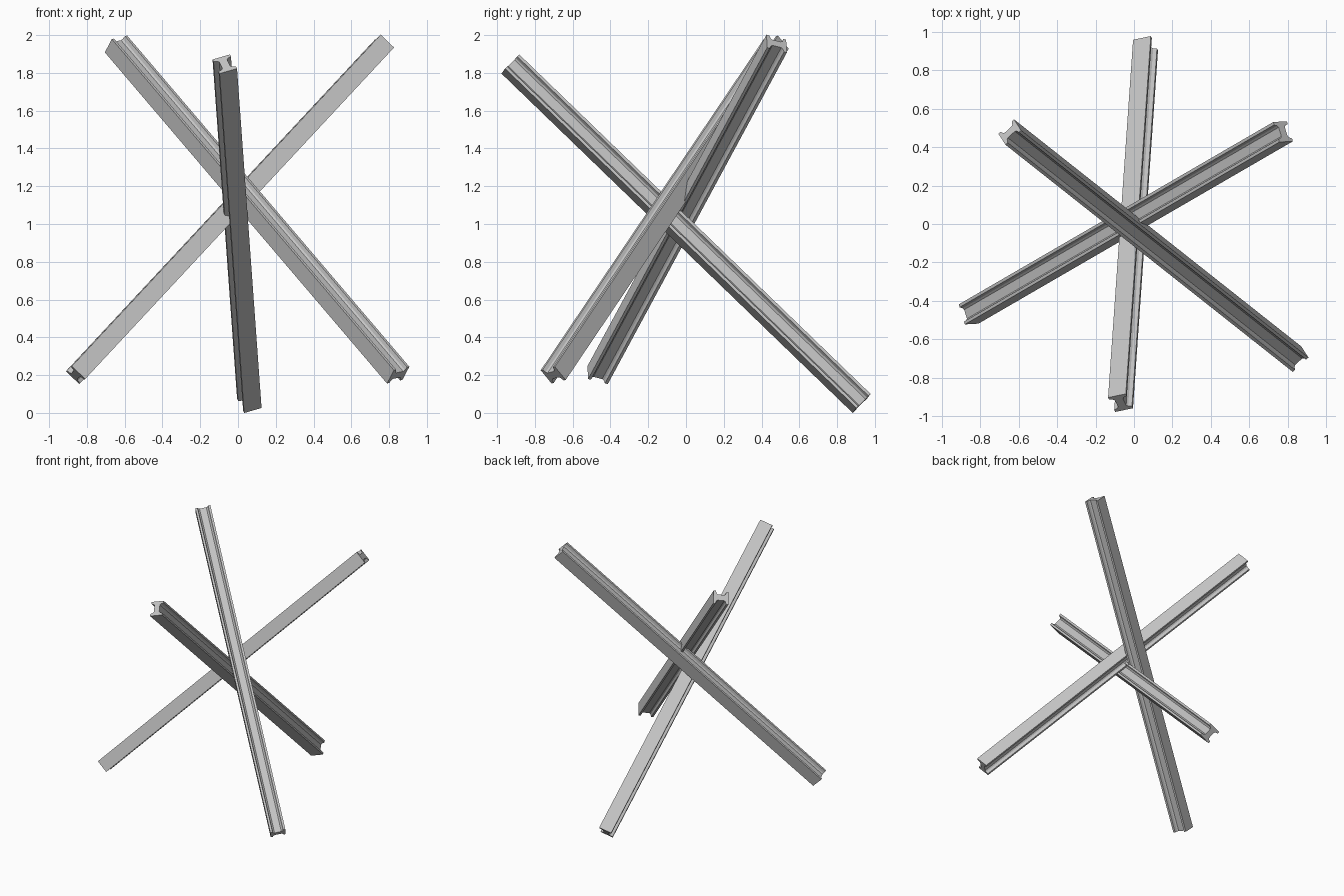
import bpy
from mathutils import Vector, Matrix

cube = bpy.data.objects.get("Cube")
if cube:
    bpy.data.objects.remove(cube)

steel = bpy.data.materials.new("grey steel")
steel.use_nodes = True
steel.diffuse_color = (0.55, 0.55, 0.55, 1)
steel.node_tree.nodes["Principled BSDF"].inputs["Base Color"].default_value = (0.55, 0.55, 0.55, 1)

# One quarter of the I-section: (across the flange, along the web)
QUARTER = [(0.049, 0.056), (0.049, 0.040), (0.030, 0.034), (0.022, 0.025)]


def i_section():
    right = QUARTER + [(x, -y) for x, y in reversed(QUARTER)]
    return right + [(-x, y) for x, y in reversed(right)]


def i_beam(name, start, end, flange_normal):
    """Extrude the I-section from start to end, flanges facing flange_normal."""
    start, end = Vector(start), Vector(end)
    axis = (end - start).normalized()
    depth = Vector(flange_normal)
    depth = (depth - axis * depth.dot(axis)).normalized()
    width = depth.cross(axis)

    section = i_section()
    n = len(section)
    verts = [p + width * x + depth * y for p in (start, end) for x, y in section]
    faces = [(i, i + n, (i + 1) % n + n, (i + 1) % n) for i in range(n)]
    faces += [tuple(range(n)), tuple(reversed(range(n, 2 * n)))]

    mesh = bpy.data.meshes.new(name)
    mesh.from_pydata(verts, [], faces)
    mesh.materials.append(steel)
    mesh.update()
    obj = bpy.data.objects.new(name, mesh)
    bpy.context.collection.objects.link(obj)
    return obj


# Three crossed beams
i_beam("front_to_back_beam", (-0.07, -0.93, 1.847), (0.06, 0.93, 0.05), (-0.035, 0.07, 0.07))
i_beam("right_top_beam", (-0.646, 0.478, 1.953), (0.848, -0.703, 0.20), (0.085, 0.079, 0.02))
i_beam("left_top_beam", (0.775, 0.48, 1.955), (-0.86, -0.468, 0.20), (0.031, -0.105, 0.026))
